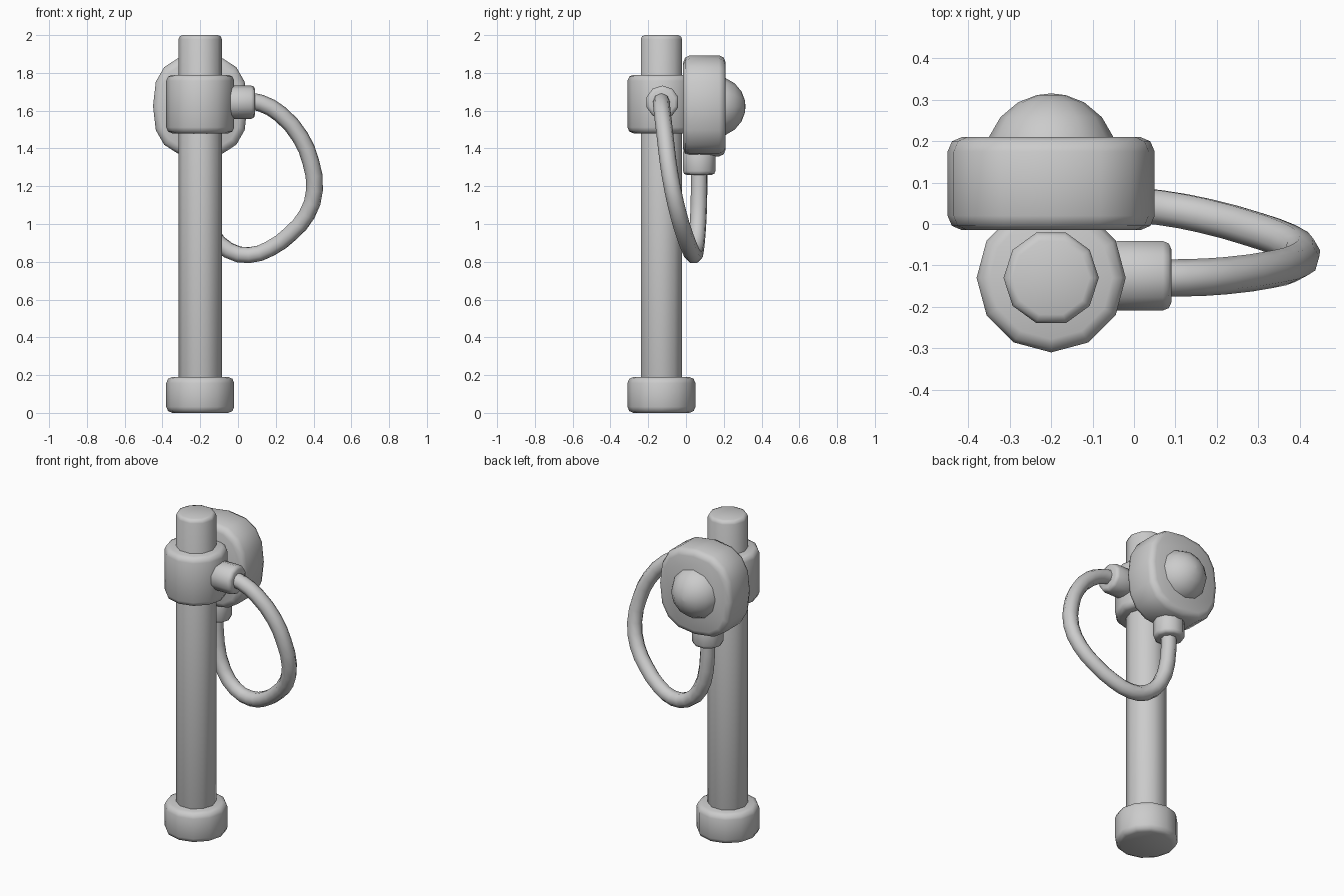
import bpy, math
from math import cos, sin, pi
from mathutils import Vector, Matrix

cube = bpy.data.objects.get("Cube")
if cube:
    bpy.data.objects.remove(cube, do_unlink=True)

gray = bpy.data.materials.new("light gray")
gray.use_nodes = True
COLOR = (0.6, 0.6, 0.6, 1)
gray.diffuse_color = COLOR
gray.node_tree.nodes["Principled BSDF"].inputs["Base Color"].default_value = COLOR

AXES = {"Z": Matrix.Identity(4),
        "X": Matrix.Rotation(pi / 2, 4, "Y"),
        "Y": Matrix.Rotation(-pi / 2, 4, "X")}


def finish(obj):
    obj.data.materials.append(gray)
    bpy.ops.object.select_all(action="DESELECT")
    obj.select_set(True)
    bpy.context.view_layer.objects.active = obj
    bpy.ops.object.shade_smooth_by_angle(angle=math.radians(50))


def loft(name, origin, axis, sides, rings, power=2, stretch=1):
    """Stack capped (radius, height) rings along an axis; power above 2 squares them off."""
    def bulge(v):
        return math.copysign(abs(v) ** (2 / power), v)
    verts, faces = [], []
    for radius, height in rings:
        for i in range(sides):
            a = 2 * pi * i / sides
            verts.append((radius * bulge(cos(a)), radius * stretch * bulge(sin(a)), height))
    for k in range(len(rings) - 1):
        for i in range(sides):
            j = (i + 1) % sides
            faces.append((k * sides + i, k * sides + j, (k + 1) * sides + j, (k + 1) * sides + i))
    faces.append(tuple(reversed(range(sides))))
    faces.append(tuple(range(len(verts) - sides, len(verts))))
    mesh = bpy.data.meshes.new(name)
    mesh.from_pydata(verts, [], faces)
    mesh.transform(Matrix.Translation(origin) @ AXES[axis])
    obj = bpy.data.objects.new(name, mesh)
    bpy.context.collection.objects.link(obj)
    finish(obj)


def rounded(radius, low, high, b):
    """Cylinder profile with softened rims."""
    return [(radius - b, low), (radius - b * 0.3, low + b * 0.3), (radius, low + b),
            (radius, high - b), (radius - b * 0.3, high - b * 0.3), (radius - b, high)]


PX, PY = -0.2, -0.13

# Upright pole with its foot and collar
loft("pole", (PX, PY, 0), "Z", 10, rounded(0.115, 0.01, 2, 0.022))
loft("foot", (PX, PY, 0), "Z", 12, rounded(0.18, 0, 0.19, 0.032))
loft("collar", (PX, PY, 0), "Z", 12, rounded(0.18, 1.48, 1.79, 0.032))

# Rounded square head behind the collar, with a domed button
loft("head", (PX, 0, 1.625), "Y", 16, rounded(0.25, -0.015, 0.21, 0.035), 2.6, 1.07)
dome = [(0.16 * cos(a), 0.16 * sin(a)) for a in (0, 0.35, 0.7, 1.05, 1.35, 1.55)]
loft("dome_button", (PX, 0.155, 1.622), "Y", 12, dome)

# Hose sockets
loft("side_socket", (0, PY + 0.005, 1.645), "X", 10, rounded(0.088, -0.06, 0.09, 0.02))
loft("lower_socket", (PX, 0.07, 0), "Z", 10, rounded(0.09, 1.26, 1.4, 0.02))

# Looping hose from the collar to the head
path = [(0.06, -0.13, 1.65), (0.12, -0.13, 1.64), (0.22, -0.125, 1.585), (0.33, -0.11, 1.46),
        (0.385, -0.095, 1.33), (0.405, -0.07, 1.18), (0.365, -0.04, 1.05), (0.28, -0.01, 0.95),
        (0.17, 0.02, 0.87), (0.06, 0.04, 0.835), (-0.05, 0.05, 0.86), (-0.14, 0.06, 0.95),
        (-0.19, 0.068, 1.1), (PX, 0.07, 1.3)]
curve = bpy.data.curves.new("hose", "CURVE")
curve.dimensions = "3D"
curve.bevel_depth = 0.045
curve.bevel_resolution = 2
curve.resolution_u = 2
curve.use_fill_caps = True
spline = curve.splines.new("BEZIER")
spline.bezier_points.add(len(path) - 1)
for point, co in zip(spline.bezier_points, path):
    point.co = Vector(co)
    point.handle_left_type = point.handle_right_type = "AUTO"
hose = bpy.data.objects.new("hose", curve)
bpy.context.collection.objects.link(hose)
bpy.ops.object.select_all(action="DESELECT")
hose.select_set(True)
bpy.context.view_layer.objects.active = hose
bpy.ops.object.convert(target="MESH")
finish(bpy.context.view_layer.objects.active)
